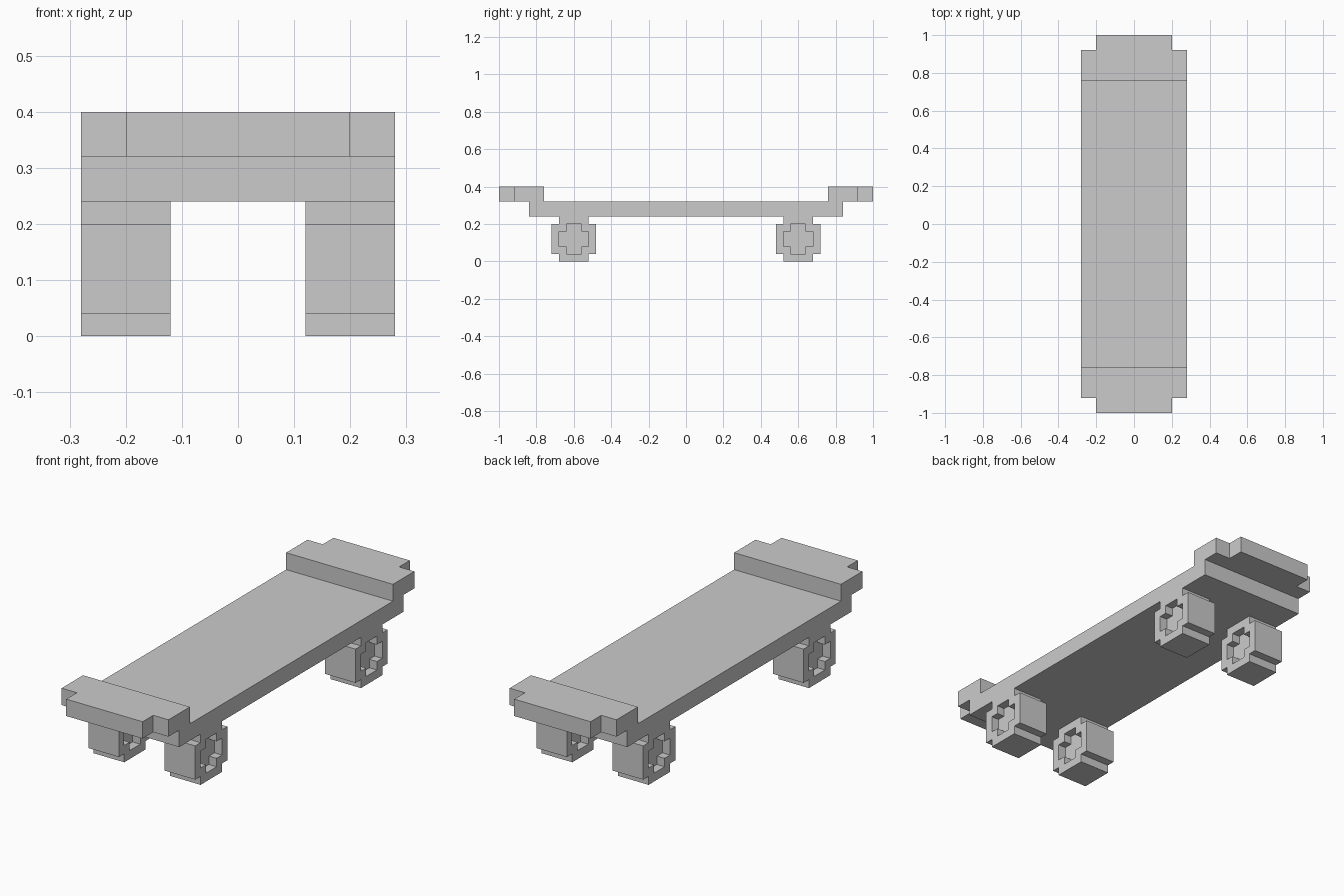
import bpy, bmesh
from mathutils import Vector

if "Cube" in bpy.data.objects:
    bpy.data.objects.remove(bpy.data.objects["Cube"])


def extrude_x(bm, profile, x0, x1):
    """Solid from a (y, z) outline, extruded along x."""
    face = bm.faces.new([bm.verts.new((x0, y, z)) for y, z in profile])
    geo = bmesh.ops.extrude_face_region(bm, geom=[face])["geom"]
    verts = [g for g in geo if isinstance(g, bmesh.types.BMVert)]
    bmesh.ops.translate(bm, verts=verts, vec=Vector((x1 - x0, 0, 0)))


def make(name, solids):
    """Object from a list of (profile, x0, x1) solids."""
    bm = bmesh.new()
    for s in solids:
        extrude_x(bm, *s)
    bmesh.ops.recalc_face_normals(bm, faces=bm.faces)
    mesh = bpy.data.meshes.new(name)
    bm.to_mesh(mesh)
    bm.free()
    obj = bpy.data.objects.new(name, mesh)
    bpy.context.collection.objects.link(obj)
    return obj


def cut(obj, solids):
    """Subtract solids, apply, and remove the cutter."""
    cutter = make("cutter", solids)
    cutter.hide_render = True
    mod = obj.modifiers.new("cut", "BOOLEAN")
    mod.operation, mod.solver, mod.object = "DIFFERENCE", "EXACT", cutter
    bpy.context.view_layer.objects.active = obj
    bpy.ops.object.modifier_apply(modifier=mod.name)
    bpy.data.objects.remove(cutter)


def stepped(cy, cz, a, b):
    """Square outline of half size a with corners notched back to b."""
    quarter = [(a, b), (b, b), (b, a)]
    pts = []
    for _ in range(4):
        pts += quarter
        quarter = [(-z, y) for y, z in quarter]
    return [(cy + y, cz + z) for y, z in pts]


# Deck with raised nose and tail
half = [(0.84, 0.24), (0.84, 0.32), (1.0, 0.32), (1.0, 0.4), (0.76, 0.4), (0.76, 0.32)]
deck = make("deck", [(half + [(-y, z) for y, z in reversed(half)], -0.28, 0.28)])

# Notched corners at both ends
corners = []
for s in (-1, 1):
    box = [(s * 0.92, 0.3), (s * 1.1, 0.3), (s * 1.1, 0.5), (s * 0.92, 0.5)]
    corners += [(box, 0.2, 0.4), (box, -0.4, -0.2)]
cut(deck, corners)

# Wheels: stepped blocks with a cross-shaped recess on both faces
for sx, side in ((-1, "left"), (1, "right")):
    for sy, end in ((-1, "front"), (1, "back")):
        x0, x1 = sorted((sx * 0.12, sx * 0.28))
        wheel = make(f"{end}_{side}_wheel", [(stepped(sy * 0.6, 0.12, 0.12, 0.08), x0, x1)])
        hub = stepped(sy * 0.6, 0.12, 0.08, 0.04)
        cut(wheel, [(hub, x0 - 0.1, x0 + 0.04), (hub, x1 - 0.04, x1 + 0.1)])
